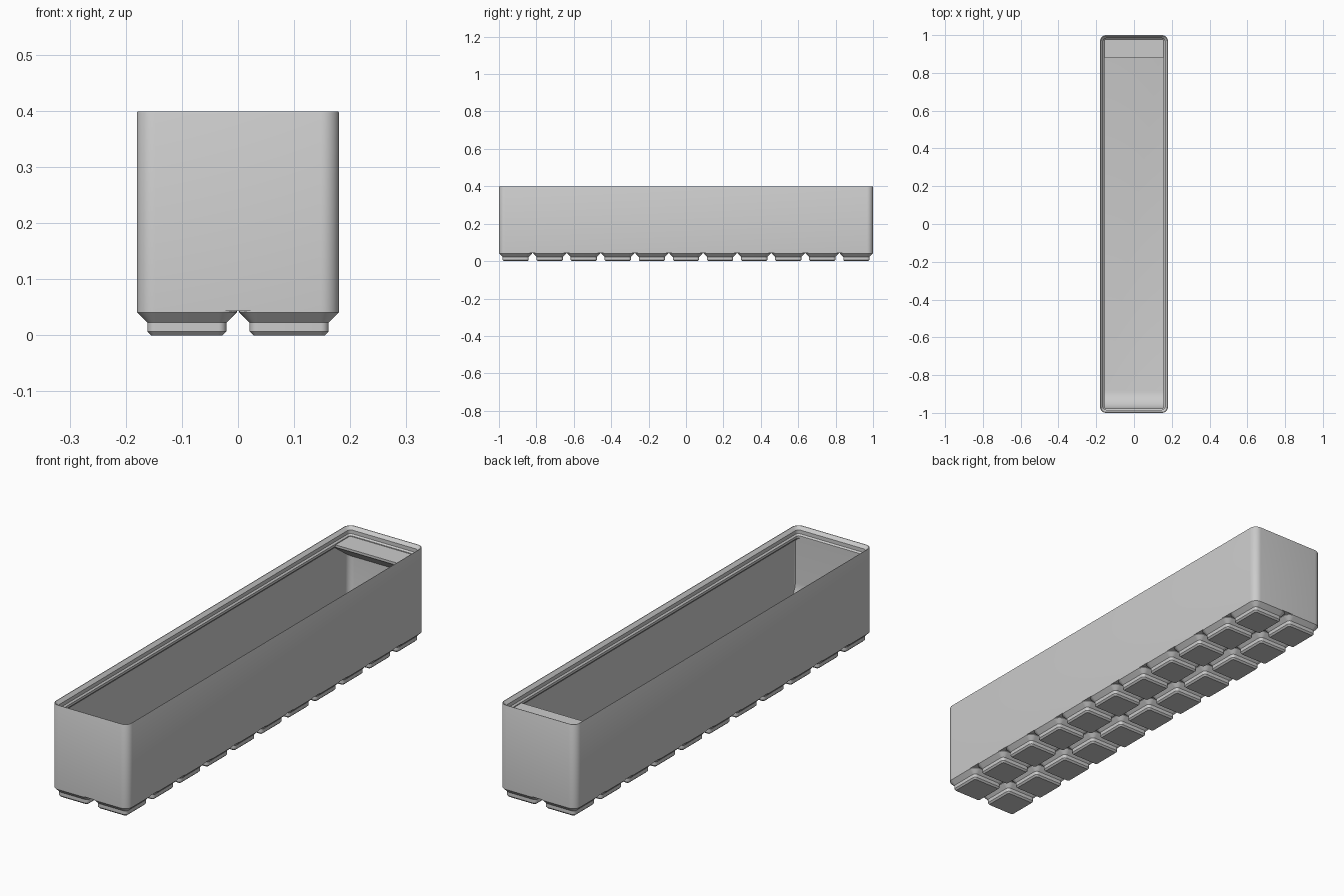
import bpy, bmesh, math

if "Cube" in bpy.data.objects:
    bpy.data.objects.remove(bpy.data.objects["Cube"])

S = 2 / 230.5            # millimetres to scene units
HX, HY = 20.75, 115.25   # half width and half length of the bin
PITCH = 21               # spacing of the feet
CORNER = 3.75            # outer corner radius
RIM = 42                 # height where the stacking lip begins

grey = bpy.data.materials.new("light grey plastic")
grey.use_nodes = True
grey.diffuse_color = (0.6, 0.6, 0.6, 1)
grey.node_tree.nodes["Principled BSDF"].inputs["Base Color"].default_value = (0.6, 0.6, 0.6, 1)


def rounded_ring(bm, hx, hy, radius, z, cx=0, cy=0, steps=8):
    """Ring of vertices around a rounded rectangle."""
    ring = []
    for quarter, (sx, sy) in enumerate([(1, 1), (-1, 1), (-1, -1), (1, -1)]):
        for i in range(steps + 1):
            a = math.pi / 2 * (quarter + i / steps)
            x = cx + sx * (hx - radius) + radius * math.cos(a)
            y = cy + sy * (hy - radius) + radius * math.sin(a)
            ring.append(bm.verts.new((x * S, y * S, z * S)))
    return ring


def loft(bm, hx, hy, profile, cx=0, cy=0):
    """Skin rings given as (inset, height) and cap both ends."""
    rings = [rounded_ring(bm, hx - d, hy - d, max(CORNER - d, 0.8), z, cx, cy)
             for d, z in profile]
    for a, b in zip(rings, rings[1:]):
        for i in range(len(a)):
            j = (i + 1) % len(a)
            bm.faces.new((a[i], a[j], b[j], b[i]))
    bm.faces.new(rings[0][::-1])
    bm.faces.new(rings[-1])


def finish(bm, name):
    bmesh.ops.recalc_face_normals(bm, faces=bm.faces)
    mesh = bpy.data.meshes.new(name)
    bm.to_mesh(mesh)
    bm.free()
    mesh.materials.append(grey)
    obj = bpy.data.objects.new(name, mesh)
    bpy.context.collection.objects.link(obj)
    bpy.ops.object.select_all(action="DESELECT")
    obj.select_set(True)
    bpy.context.view_layer.objects.active = obj
    bpy.ops.object.shade_smooth_by_angle(angle=math.radians(25))
    return obj


def extrude_across(name, points):
    """Solid spanning the bin's width from a (y, z) outline."""
    bm = bmesh.new()
    w = (HX - 0.93) * S
    ends = [[bm.verts.new((x, y * S, z * S)) for y, z in points] for x in (-w, w)]
    n = len(points)
    for i in range(n):
        j = (i + 1) % n
        bm.faces.new((ends[0][i], ends[0][j], ends[1][j], ends[1][i]))
    bm.faces.new(ends[0])
    bm.faces.new(ends[1][::-1])
    return finish(bm, name)


# Bin walls: outside, stacking lip, inner wall, filleted floor
WALL, FILLET, FLOOR = 0.95, 2.0, 7
profile = [(0, 5), (0, 45.6), (0.15, 45.95), (0.45, 45.95),
           (1.9, RIM + 2.5), (1.9, RIM + 0.7), (2.6, RIM), (2.6, RIM - 1.2),
           (WALL, RIM - 2.85)]
for i in range(5):
    a = math.pi / 2 * i / 4
    profile.append((WALL + FILLET * (1 - math.cos(a)), FLOOR + FILLET * (1 - math.sin(a))))
bm = bmesh.new()
loft(bm, HX, HY, profile)
finish(bm, "bin_body")

# Feet: two columns of eleven stepped pads
bm = bmesh.new()
for column in range(2):
    for row in range(11):
        loft(bm, 10.25, 10.25, [(2.95, 0), (2.15, 0.8), (2.15, 2.6), (0, 4.75), (0, 5.1)],
             (column - 0.5) * PITCH, (row - 5) * PITCH)
finish(bm, "feet")

# Curved scoop inside the front wall
R = 11.5
y0 = -HY + 2.6
arc = [(y0 + R * (1 - math.cos(a)), FLOOR + R * (1 - math.sin(a)))
       for a in (math.pi / 2 * i / 12 for i in range(13))]
extrude_across("front_scoop", [(-HY + 1.3, FLOOR - 0.5), (-HY + 1.3, RIM - 0.3),
                               (y0, RIM - 0.3)] + arc + [(y0 + R, FLOOR - 0.5)])

# Label shelf with sloped underside at the back
tip, back, top = HY - 13.8, HY - 1.3, RIM - 0.4
drop = (back - tip) * math.tan(math.radians(36))
extrude_across("label_shelf", [(back, top), (tip, top), (tip, top - 1.2),
                               (back, top - 1.2 - drop)])
